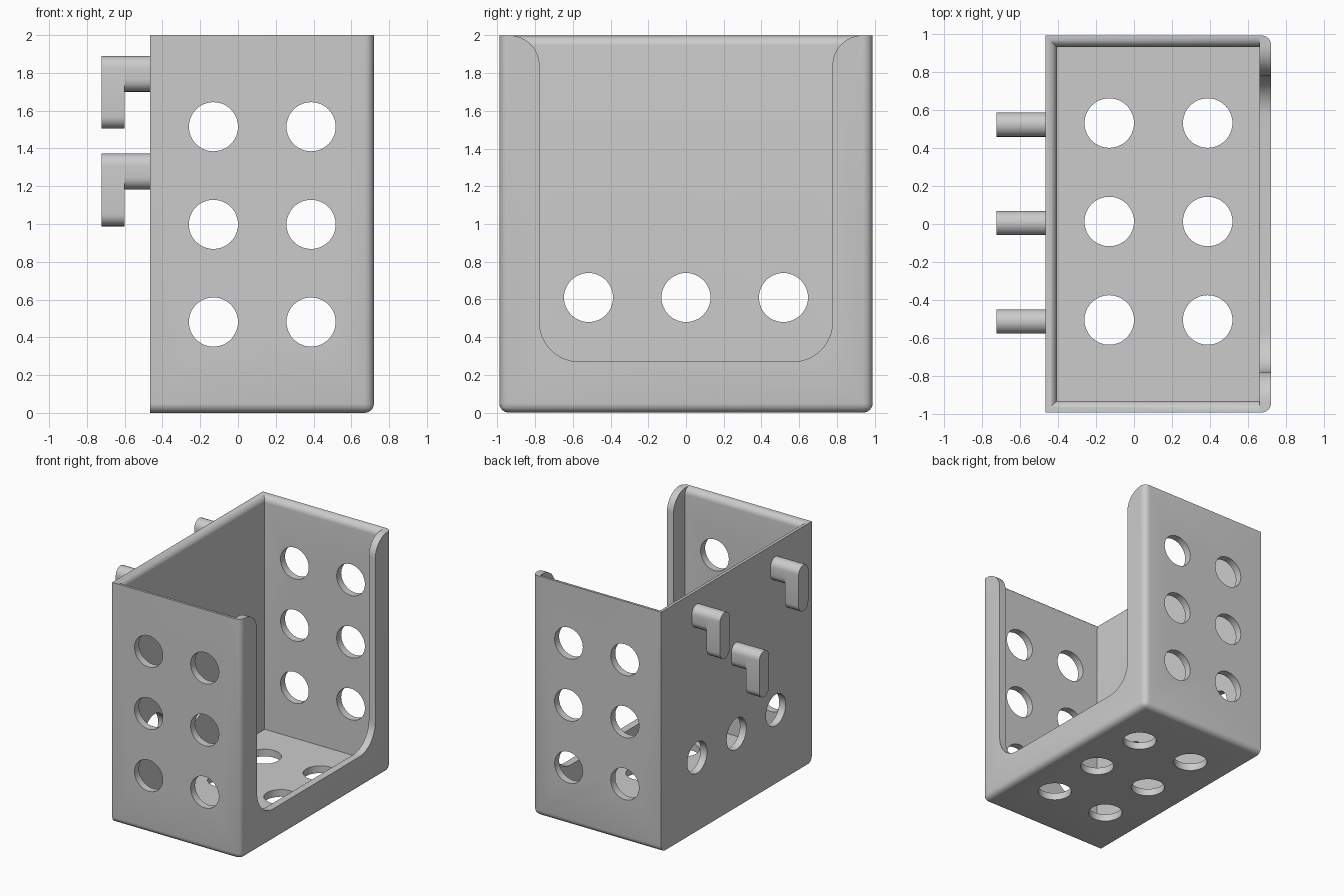
import bpy, bmesh
from math import sin, cos, pi, radians
from mathutils import Vector

if "Cube" in bpy.data.objects:
    bpy.data.objects.remove(bpy.data.objects["Cube"])

grey = bpy.data.materials.new("plain grey")
grey.use_nodes = True
colour = (0.6, 0.6, 0.6, 1)
grey.diffuse_color = colour
grey.node_tree.nodes["Principled BSDF"].inputs["Base Color"].default_value = colour

X0, X1, Y, TOP, WALL = -0.465, 0.72, 0.99, 2.0, 0.06
PITCH, HOLE_R = 0.517, 0.13
COLS = (-0.13, 0.387)
STEPS = (-PITCH, 0, PITCH)


def finish(bm, name):
    bmesh.ops.recalc_face_normals(bm, faces=bm.faces)
    mesh = bpy.data.meshes.new(name)
    bm.to_mesh(mesh)
    bm.free()
    ob = bpy.data.objects.new(name, mesh)
    bpy.context.collection.objects.link(ob)
    mesh.materials.append(grey)
    return ob


def loft(bm, rings):
    """Closed solid through rings of points."""
    loops = [[bm.verts.new(p) for p in ring] for ring in rings]
    n = len(loops[0])
    for a, b in zip(loops, loops[1:]):
        for i in range(n):
            bm.faces.new((a[i], a[(i + 1) % n], b[(i + 1) % n], b[i]))
    bm.faces.new(loops[0])
    bm.faces.new(loops[-1])


def arc(cy, cz, r, a0, a1, n=12):
    angles = [radians(a0 + (a1 - a0) * i / n) for i in range(n + 1)]
    return [(cy + r * cos(a), cz + r * sin(a)) for a in angles]


def prism(bm, profile, xa, xb):
    """Extrude a y-z profile along x."""
    loft(bm, [[(x, y, z) for y, z in profile] for x in (xa, xb)])


def smooth(ob):
    bpy.ops.object.select_all(action='DESELECT')
    ob.select_set(True)
    bpy.context.view_layer.objects.active = ob
    bpy.ops.object.shade_smooth_by_angle(angle=radians(30))


def cut(ob, cutter):
    mod = ob.modifiers.new("cut", 'BOOLEAN')
    mod.operation, mod.solver, mod.object = 'DIFFERENCE', 'EXACT', cutter
    bpy.context.view_layer.objects.active = ob
    bpy.ops.object.modifier_apply(modifier=mod.name)
    bpy.data.objects.remove(cutter)


# Outer block, rounded along the bottom and the open-side corners
bm = bmesh.new()
loft(bm, [[(X0, -Y, z), (X1, -Y, z), (X1, Y, z), (X0, Y, z)] for z in (0, TOP)])


def rounded(edge):
    a, b = (v.co for v in edge.verts)
    mid = (a + b) / 2
    low = mid.z < 0.01 and mid.x > X0 + 0.01
    corner = abs(a.z - b.z) > 1 and mid.x > 0
    return low or corner


bmesh.ops.bevel(bm, geom=[e for e in bm.edges if rounded(e)], offset=0.05,
                segments=6, profile=0.5, affect='EDGES')
body = finish(bm, "holder_body")

# Cavity, flaring at the top so the inner rim is rounded
R = 0.054
levels = [(WALL, 0)]
levels += [(TOP - R + R * sin(t), R * (1 - cos(t))) for t in
           (pi / 2 * i / 8 for i in range(9))]
levels.append((TOP + 0.1, R))
bm = bmesh.new()
loft(bm, [[(X0 + WALL - f, -Y + WALL - f, z), (X1 - WALL, -Y + WALL - f, z),
           (X1 - WALL, Y - WALL + f, z), (X0 + WALL - f, Y - WALL + f, z)]
          for z, f in levels])
cut(body, finish(bm, "cavity_cutter"))

# U-shaped opening with rounded floor corners and rounded lip tops
S, LOW, RB, RT = 0.777, 0.27, 0.21, 0.16
half = arc(S - RB, LOW + RB, RB, -90, 0) + arc(S + RT, TOP - RT, RT, 180, 90)
half.append((S + RT, TOP + 0.1))
bm = bmesh.new()
prism(bm, half + [(-y, z) for y, z in reversed(half)], X1 - WALL - 0.03, X1 + 0.1)
cut(body, finish(bm, "opening_cutter"))


# Round holes through the sides, the floor and the hook wall
def drill(centre, axis, depth):
    bm = bmesh.new()
    bmesh.ops.create_cone(bm, cap_ends=True, segments=48, radius1=HOLE_R,
                          radius2=HOLE_R, depth=depth)
    turn = Vector((0, 0, 1)).rotation_difference(Vector(axis)).to_matrix()
    bmesh.ops.rotate(bm, verts=bm.verts, matrix=turn)
    bmesh.ops.translate(bm, verts=bm.verts, vec=centre)
    cut(body, finish(bm, "hole_cutter"))


for step in STEPS:
    for x in COLS:
        drill((x, 0, 0.998 + step), (0, 1, 0), 3)
        drill((x, step + 0.013, 0), (0, 0, 1), 0.3)
    drill((X0, step, 0.61), (1, 0, 0), 0.3)
smooth(body)


# Hooks: a short arm and a downward tongue, both with round ends
def slot(y, low, high, r=0.064):
    return arc(y, high - r, r, 0, 180) + arc(y, low + r, r, 180, 360)


for name, y, top in (("hook_front", -PITCH, 1.89), ("hook_middle", 0, 1.373),
                     ("hook_back", PITCH, 1.89)):
    bm = bmesh.new()
    prism(bm, slot(y + 0.005, top - 0.19, top), -0.6, X0 + 0.02)
    prism(bm, slot(y + 0.005, top - 0.385, top), -0.723, -0.6)
    smooth(finish(bm, name))
